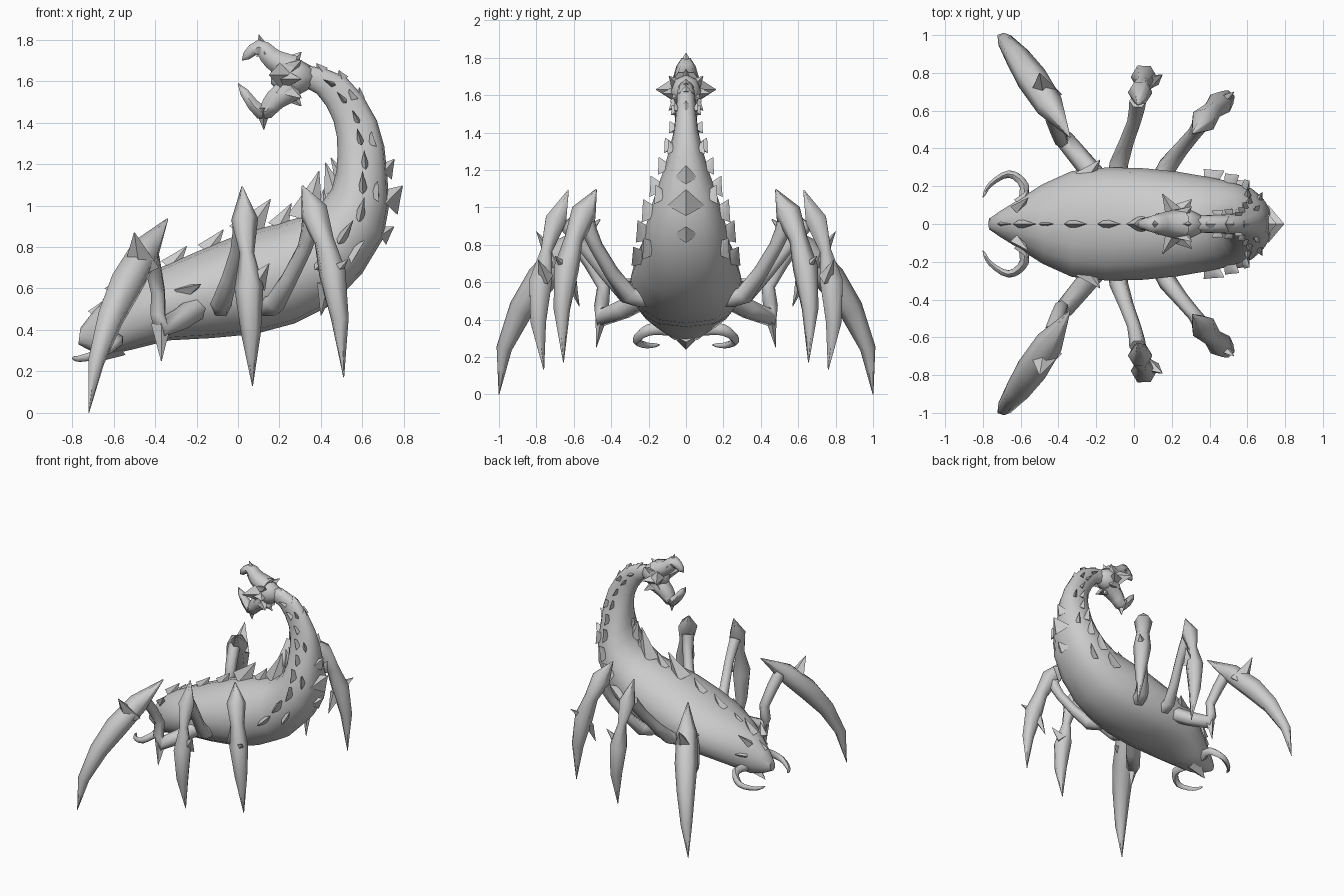
import bpy, bmesh, math
from mathutils import Vector

if "Cube" in bpy.data.objects:
    bpy.data.objects.remove(bpy.data.objects["Cube"])

shell = bpy.data.materials.new("shell_grey")
shell.use_nodes = True
shell.diffuse_color = (0.6, 0.6, 0.6, 1)
shell.node_tree.nodes["Principled BSDF"].inputs["Base Color"].default_value = shell.diffuse_color


def loft(name, rings, angle, paired):
    """Skin equal rings, cap both ends, and mirror paired parts across y."""
    bm = bmesh.new()
    loops = [[bm.verts.new(point) for point in ring] for ring in rings]
    for lower, upper in zip(loops, loops[1:]):
        for i in range(len(lower)):
            bm.faces.new((lower[i - 1], lower[i], upper[i], upper[i - 1]))
    bm.faces.new(loops[0])
    bm.faces.new(loops[-1])
    bmesh.ops.recalc_face_normals(bm, faces=bm.faces)
    mesh = bpy.data.meshes.new(name)
    bm.to_mesh(mesh)
    bm.free()
    mesh.materials.append(shell)
    part = bpy.data.objects.new(name, mesh)
    bpy.context.collection.objects.link(part)
    bpy.ops.object.select_all(action="DESELECT")
    part.select_set(True)
    bpy.context.view_layer.objects.active = part
    bpy.ops.object.shade_smooth_by_angle(angle=math.radians(angle))
    if paired:
        mirror = part.modifiers.new("other_side", "MIRROR")
        mirror.use_axis = (False, True, False)
        mirror.use_mirror_merge = False


def tube(name, path, radii, wide, flat=1.0, sides=6, angle=65, paired=False):
    """Limb with a radius at each path point, widest along the wide direction."""
    points = [Vector(p) for p in path]
    rings = []
    for i, (point, radius) in enumerate(zip(points, radii)):
        along = (points[min(i + 1, len(points) - 1)] - points[max(i - 1, 0)]).normalized()
        across = (Vector(wide) - along * along.dot(Vector(wide))).normalized()
        depth = along.cross(across) * flat
        turns = [math.tau * k / sides for k in range(sides)]
        rings.append([point + (across * math.cos(a) + depth * math.sin(a)) * radius for a in turns])
    loft(name, rings, angle, paired)


def spike(name, base, tip, radius, wide=(0, 1, 0), flat=0.7, paired=False):
    base, tip = Vector(base), Vector(tip)
    path = [base, base.lerp(tip, 0.5), tip]
    tube(name, path, [radius, radius * 0.5, 0.002], wide, flat, 4, 50, paired)


def smooth(points, steps):
    """Catmull-Rom curve through points with any number of components."""
    padded = [points[0], *points, points[-1]]
    curve = []
    for a, b, c, d in zip(padded, padded[1:], padded[2:], padded[3:]):
        for k in range(steps):
            t = k / steps
            curve.append([q + t / 2 * (r - p + t * (2 * p - 5 * q + 4 * r - s + t * (3 * (q - r) + s - p)))
                          for p, q, r, s in zip(a, b, c, d)])
    return curve + [points[-1]]


def bend(start, pull, end, t):
    return Vector(start) * (1 - t) ** 2 + Vector(pull) * 2 * t * (1 - t) + Vector(end) * t * t


def horn(name, path, radius, wide, paired=False):
    """Curved horn tapering to a point."""
    curve = smooth(path, 3)
    radii = [radius * (1 - i / len(curve)) ** 0.7 for i in range(len(curve) - 1)] + [0.002]
    tube(name, curve, radii, wide, 0.9, paired=paired)


# Body and tail: upper edge x, z; lower edge x, z; half width
BODY = smooth([
    (-.76, .41, -.77, .33, .03), (-.6, .59, -.62, .28, .13), (-.33, .72, -.33, .35, .28),
    (.03, .87, .08, .38, .295), (.32, .95, .45, .52, .25), (.45, 1.08, .7, .84, .2),
    (.48, 1.25, .72, 1.15, .12), (.46, 1.41, .67, 1.41, .065), (.38, 1.54, .52, 1.62, .05),
    (.3, 1.57, .34, 1.675, .045)], 2)
uppers = [Vector((s[0], 0, s[1])) for s in BODY]
lowers = [Vector((s[2], 0, s[3])) for s in BODY]
widths = [s[4] for s in BODY]
rings = []
for upper, lower, width in zip(uppers, lowers, widths):
    ring = []
    for k in range(16):
        rise, reach = math.cos(math.tau * k / 16), math.sin(math.tau * k / 16)
        if rise < 0:  # fuller belly
            reach = math.copysign(abs(reach) ** 0.75, reach)
        ring.append((upper + lower) / 2 + (upper - lower) / 2 * rise + Vector((0, width * reach, 0)))
    rings.append(ring)
loft("body_and_tail", rings, 40, False)


def body_frame(i):
    along = (uppers[i + 1] + lowers[i + 1] - uppers[i] - lowers[i]).normalized()
    return along, (uppers[i] - lowers[i]).normalized()


# Flank spikes lean toward the tail end and shrink with the body
for i in range(8, 17):
    along, up = body_frame(i)
    size = 0.3 + 2.6 * widths[i]
    for lean in (0, 0.5) if i % 2 else (0.1,):
        side = Vector((0, widths[i] * math.sqrt(1 - lean * lean), 0)) + (lowers[i] - uppers[i]) / 2 * lean
        base = (uppers[i] + lowers[i]) / 2 + side * 0.9
        tip = base + (along * 0.12 + side.normalized() * 0.06) * size
        spike("flank_spike", base, tip, 0.08 * size, along, 0.4, True)

# Spikes behind the tail
for i, size in ((10, 0.65), (11, 1), (12, 0.65), (15, 0.35), (16, 0.4), (17, 0.4)):
    along, up = body_frame(i)
    base = lowers[i] + up * 0.02
    spike("tail_spike", base, base + (along * 0.14 - up * 0.1) * size, 0.1 * size, flat=0.8)

# Spines along the middle of the back, alternating in size
for i in range(1, 12):
    along, up = body_frame(i)
    size = (0.6 if i % 2 else 1) * (1.2 if 4 < i < 9 else 0.7)
    base = uppers[i] - up * 0.02
    spike("back_spine", base, base + (along * 0.12 + up * 0.12) * size, 0.075 * size, along, 0.5)

# Crown at the end of the tail, with a star of spikes around it
tube("tail_crown", [(x, 0, 1.62) for x in (.36, .29, .22, .16)], [.045, .08, .085, .03], (0, 1, 0), 1.1, 8)
for k in range(8):
    out = Vector((0, math.cos(k * math.pi / 4), math.sin(k * math.pi / 4)))
    center = Vector((.23, 0, 1.61))
    spike("crown_spike", center + out * 0.05, center + out * 0.13 + Vector((.075, 0, 0)), .065, (1, 0, 0))
spike("crown_side_spike", (.22, .04, 1.63), (.15, .16, 1.63), .08, (0, 0, 1), paired=True)

# Pincer claws on the crown, each with a spur
horn("upper_tail_claw", [(.26, 0, 1.66), (.17, 0, 1.705), (.1, 0, 1.765), (.02, 0, 1.7)], .085, (0, 1, 0))
horn("lower_tail_claw", [(.26, 0, 1.57), (.18, 0, 1.51), (.11, 0, 1.45), (0, 0, 1.59)], .085, (0, 1, 0))
spike("upper_claw_spur", (.13, 0, 1.73), (.1, 0, 1.825), .06)
spike("lower_claw_spur", (.12, 0, 1.47), (.125, 0, 1.365), .06)

# Legs: blade radii, thigh path, then blade peak, pull point and tip
LEGS = [
    ("head_end", (.8, .6, 0), [.004, .075, .083, .067, .042, .002],
     [(-.18, .22, .52), (-.37, .45, .41), (-.385, .44, .58), (-.43, .57, .8)],
     [(-.34, .46, .935), (-.7, 1.03, .45), (-.72, 1, 0)]),
    ("middle", (1, 0, 0), [.004, .065, .035, .07, .048, .002],
     [(-.08, .2, .53), (-.08, .32, .53), (0, .54, .78), (.02, .65, .92)],
     [(.02, .63, 1.09), (.06, .86, .6), (.07, .76, .13)]),
    ("tail_end", (.75, -.65, 0), [.004, .07, .05, .068, .045, .002],
     [(.14, .2, .53), (.18, .31, .53), (.32, .48, .79), (.35, .53, .92)],
     [(.31, .48, 1.095), (.5, .71, .72), (.51, .655, .17)])]
for name, wide, radii, thigh, blade in LEGS:
    tube(f"{name}_thigh", smooth(thigh, 2), [.06, .055, .05, .04, .037, .042, .045], wide, paired=True)
    path = [bend(*blade, t) for t in (0, .16, .33, .5, .73, 1)]
    tube(f"{name}_blade", path, radii, wide, paired=True)

# Spurs on the legs and beside the head
for name, base, tip, radius in [
        ("knee_spur", (-.47, .68, .69), (-.5, .8, .87), .09),
        ("elbow_spur", (-.37, .45, .43), (-.37, .48, .25), .05),
        ("middle_blade_spur", (.08, .75, .62), (.15, .79, .72), .06),
        ("tail_end_blade_spur", (.44, .63, .66), (.53, .7, .74), .06),
        ("tail_end_inner_spur", (.43, .62, .62), (.4, .57, .47), .05),
        ("hip_spike", (-.26, .24, .58), (-.18, .34, .62), .06),
        ("neck_spike", (-.62, .08, .53), (-.56, .14, .61), .04),
        ("cheek_spike", (-.6, .11, .45), (-.56, .18, .47), .04)]:
    spike(name, base, tip, radius, (1, 0, 0), paired=True)

# Curved feelers beside the mouth, and the jaw
horn("feeler", [(-.6, .08, .35), (-.58, .2, .345), (-.66, .265, .29), (-.76, .21, .262), (-.8, .14, .265)],
     .037, (0, 0, 1), True)
spike("lower_jaw", (-.58, 0, .33), (-.7, 0, .24), .09)
